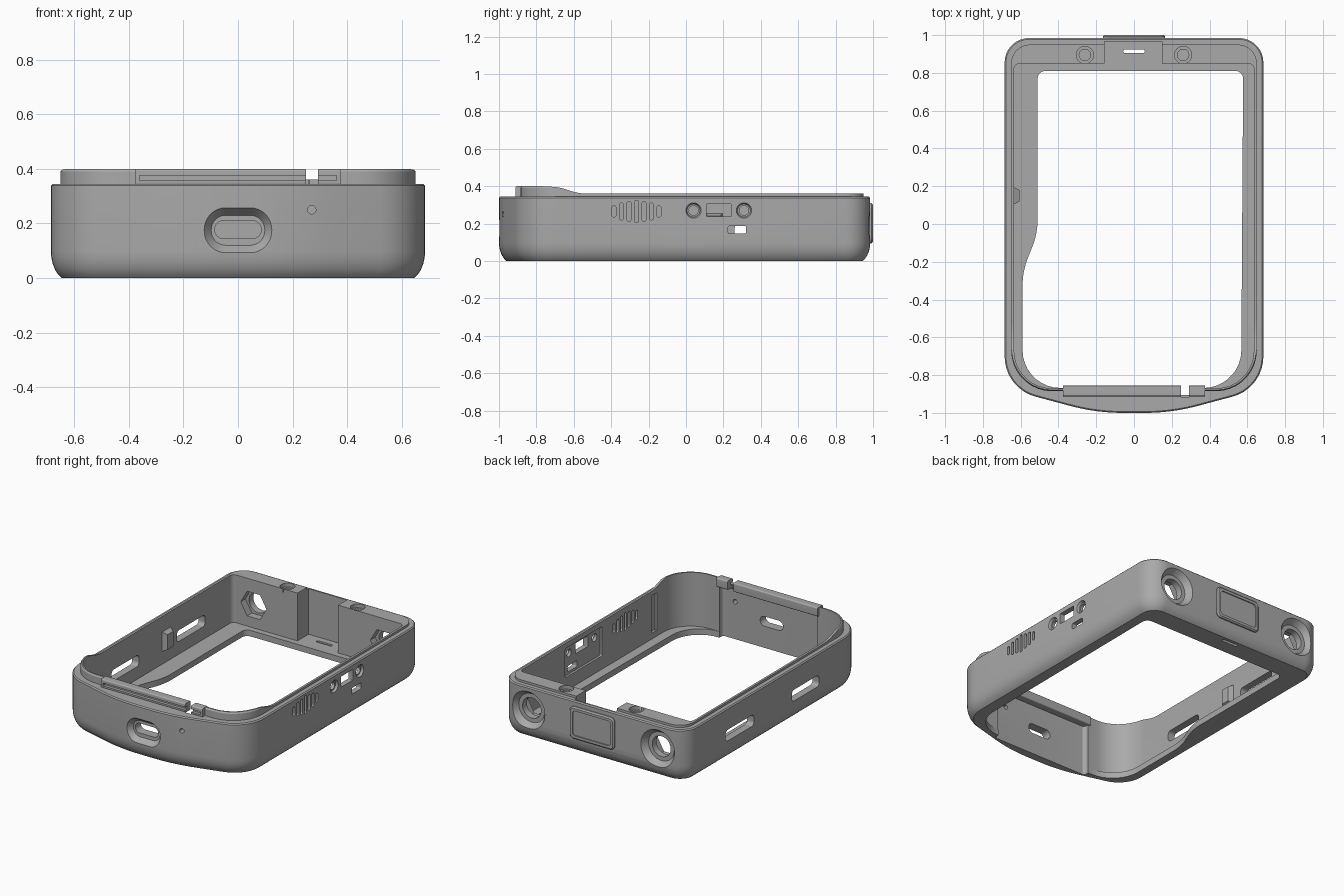
import bpy, bmesh, math
from mathutils import Vector

old = bpy.data.objects.get("Cube")
if old:
    bpy.data.objects.remove(old, do_unlink=True)

grey = bpy.data.materials.new("plain_grey")
grey.use_nodes = True
grey.diffuse_color = (0.4, 0.4, 0.4, 1)
grey.node_tree.nodes["Principled BSDF"].inputs["Base Color"].default_value = (0.4, 0.4, 0.4, 1)


def outline(corners, inset=0.0, steps=9):
    """Closed outline with filleted corners (u, v, radius), moved inwards by inset."""
    pts = [Vector(c[:2]) for c in corners]
    n = len(pts)
    area = sum(pts[i - 1].x * pts[i].y - pts[i].x * pts[i - 1].y for i in range(n))
    side = 1 if area > 0 else -1
    moved = []
    for i, p in enumerate(pts):
        a = (p - pts[i - 1]).normalized()
        b = (pts[(i + 1) % n] - p).normalized()
        na, nb = Vector((-a.y, a.x)) * side, Vector((-b.y, b.x)) * side
        moved.append(p + (na + nb) * inset / (1 + na.dot(nb)))
    out = []
    for i, p in enumerate(moved):
        r = corners[i][2]
        if r == 0:
            out.append(p)
            continue
        r = max(r - inset, 0.004)
        a = (p - moved[i - 1]).normalized()
        b = (moved[(i + 1) % n] - p).normalized()
        turn = a.angle(b)
        t = r * math.tan(turn / 2)
        h = 4 / 3 * math.tan(turn / 4) * r
        p0, p3 = p - a * t, p + b * t
        p1, p2 = p0 + a * h, p3 - b * h
        for k in range(steps + 1):
            s = k / steps
            q = 1 - s
            out.append(p0 * q**3 + p1 * 3 * q * q * s + p2 * 3 * q * s * s + p3 * s**3)
    return out


def loft(name, corners, rings, axis="z"):
    """Solid through rings, each a position along the axis or (inset, position)."""
    place = {"z": lambda u, v, w: (u, v, w),
             "y": lambda u, v, w: (u, w, v),
             "x": lambda u, v, w: (w, u, v)}[axis]
    bm = bmesh.new()
    loops = []
    for ring in rings:
        inset, w = ring if isinstance(ring, tuple) else (0, ring)
        loops.append([bm.verts.new(place(p.x, p.y, w)) for p in outline(corners, inset)])
    n = len(loops[0])
    for lo, hi in zip(loops, loops[1:]):
        for i in range(n):
            bm.faces.new((lo[i], lo[(i + 1) % n], hi[(i + 1) % n], hi[i]))
    bm.faces.new(loops[0])
    bm.faces.new(loops[-1])
    bmesh.ops.recalc_face_normals(bm, faces=bm.faces)
    mesh = bpy.data.meshes.new(name)
    bm.to_mesh(mesh)
    bm.free()
    mesh.materials.append(grey)
    ob = bpy.data.objects.new(name, mesh)
    bpy.context.collection.objects.link(ob)
    return ob


def rect(u0, u1, v0, v1, r=0.0):
    return [(u1, v1, r), (u0, v1, r), (u0, v0, r), (u1, v0, r)]


def disc(u, v, r):
    return rect(u - r, u + r, v - r, v + r, r * 0.98)


def combine(target, tool, operation="DIFFERENCE"):
    mod = target.modifiers.new("combine", "BOOLEAN")
    mod.operation, mod.solver, mod.object = operation, "EXACT", tool
    bpy.context.view_layer.objects.active = target
    bpy.ops.object.modifier_apply(modifier=mod.name)
    bpy.data.objects.remove(tool, do_unlink=True)


def cut(target, corners, rings, axis="z"):
    combine(target, loft("cutter", corners, rings, axis))


# Outer shell with a bowed front and a rounded lower edge
shell = [(0.685, 0.985, 0.13), (-0.685, 0.985, 0.13), (-0.685, -0.87, 0.22),
         (-0.2, -1, 1.1), (0.2, -1, 1.1), (0.685, -0.87, 0.22)]
c0 = math.cos(math.radians(25))
lower_edge = []
for deg in range(25, 91, 13):
    a = math.radians(deg)
    lower_edge.append((0.07 * (1 - math.sin(a)), 0.1 * (c0 - math.cos(a)) / c0))
case = loft("case_body", shell, lower_edge + [(0, 0.338), (0.007, 0.345)])

# Thin upper lip, tall at the front and ramping down to the back
lip = loft("lip", [(0.65, 0.95, 0.1), (-0.65, 0.95, 0.1), (-0.65, -0.885, 0.215), (0.65, -0.885, 0.215)],
           [0.3, 0.39, (0.006, 0.4)])
cut(lip, [(1.2, 0.36, 0), (-0.57, 0.36, 0.3), (-0.68, 0.395, 0.2), (-0.8, 0.402, 0),
          (-0.8, 0.5, 0), (1.2, 0.5, 0)], [-1, 1], "x")
combine(case, lip, "UNION")

# Cavity, floor opening with a wide ledge on one side, front recess
cut(case, [(0.635, 0.85, 0.03), (-0.635, 0.85, 0.03), (-0.635, -0.87, 0.2), (0.635, -0.87, 0.2)],
    [0.04, 0.6])
cut(case, [(0.578, 0.81, 0.04), (-0.51, 0.81, 0.04), (-0.51, -0.05, 0.4), (-0.59, -0.25, 0.4),
           (-0.59, -0.868, 0.2), (0.567, -0.868, 0.2)], [-0.1, 0.2])
cut(case, rect(-0.36, 0.36, -0.905, -0.8, 0.02), [-0.1, 0.37])

# Front bar with a long groove and a narrow gap
bar = loft("front_bar", rect(-0.912, -0.856, 0.34, 0.4, 0.008), [-0.375, 0.375], "x")
cut(bar, rect(-0.95, -0.892, 0.357, 0.376), [-0.36, 0.36], "x")
combine(case, bar, "UNION")
cut(case, rect(0.248, 0.292, -0.916, -0.8), [0.33, 0.5])

# Front port in a dished recess, and a pinhole
cut(case, rect(-0.128, 0.128, 0.09, 0.26, 0.083), [(-0.005, -1.01), (0.03, -0.965)], "y")
cut(case, rect(-0.085, 0.085, 0.145, 0.21, 0.032), [-1.1, -0.8], "y")
cut(case, disc(0.27, 0.25, 0.015), [-1.1, -0.8], "y")

# Back notch, floor slot and top sockets
cut(case, rect(-0.155, 0.147, 0.8, 0.967), [0.04, 0.6])
cut(case, rect(-0.057, 0.057, 0.905, 0.925, 0.009), [-0.1, 0.1])
for s in (-1, 1):
    cut(case, disc(s * 0.26, 0.895, 0.045), [0.335, 0.5])
    cut(case, disc(s * 0.26, 0.895, 0.03), [0.3, 0.5])

# Back screw holes: dished outside, hexagonal pocket inside
for s in (-1, 1):
    x, z = s * 0.48, 0.19
    hexagon = [(x + 0.095 * math.cos(k * math.pi / 3), z + 0.095 * math.sin(k * math.pi / 3), 0)
               for k in range(6)]
    cut(case, disc(x, z, 0.125), [(-0.003, 0.99), (0.03, 0.945)], "y")
    cut(case, disc(x, z, 0.068), [0.8, 1.1], "y")
    cut(case, hexagon, [0.8, 0.9], "y")

# Left wall: shallow inner pockets, then the speaker grille
cut(case, rect(-0.02, 0.37, 0.13, 0.325, 0.01), [0.6, 0.65], "x")
cut(case, rect(-0.6, -0.54, 0.08, 0.33), [0.6, 0.65], "x")
for k in range(-3, 4):
    half = (0.06, 0.052, 0.045, 0.03)[abs(k)]
    y = -0.265 + 0.04 * k
    cut(case, rect(y - 0.011, y + 0.011, 0.265 - half, 0.265 + half, 0.0105), [0.6, 0.8], "x")

# Left wall: window, two countersunk holes and a small slot
cut(case, rect(0.11, 0.24, 0.237, 0.308, 0.005), [0.6, 0.8], "x")
cut(case, rect(0.225, 0.322, 0.147, 0.187, 0.008), [0.6, 0.8], "x")
for y in (0.04, 0.31):
    cut(case, disc(y, 0.27, 0.04), [(0.006, 0.67), (-0.003, 0.69)], "x")
    cut(case, disc(y, 0.27, 0.025), [0.6, 0.8], "x")

# Right wall: inner rib and two slots
combine(case, loft("rib", rect(0.1, 0.2, 0.12, 0.26), [-0.645, (0.02, -0.605)], "x"), "UNION")
for y0, y1 in ((0.26, 0.56), (-0.43, -0.14)):
    cut(case, rect(y0, y1, 0.125, 0.2, 0.025), [-0.8, -0.6], "x")

# Raised plaque on the back with a sunken plain panel
plaque = loft("back_plaque", rect(-0.165, 0.165, 0.095, 0.31, 0.03),
              [0.975, 0.992, (0.008, 1.0)], "y")
cut(plaque, rect(-0.14, 0.14, 0.12, 0.285, 0.02), [0.993, 1.1], "y")

# Smooth shading with crisp edges
for ob in (case, plaque):
    bpy.ops.object.select_all(action="DESELECT")
    ob.select_set(True)
    bpy.context.view_layer.objects.active = ob
    bpy.ops.object.shade_smooth_by_angle(angle=math.radians(30))
